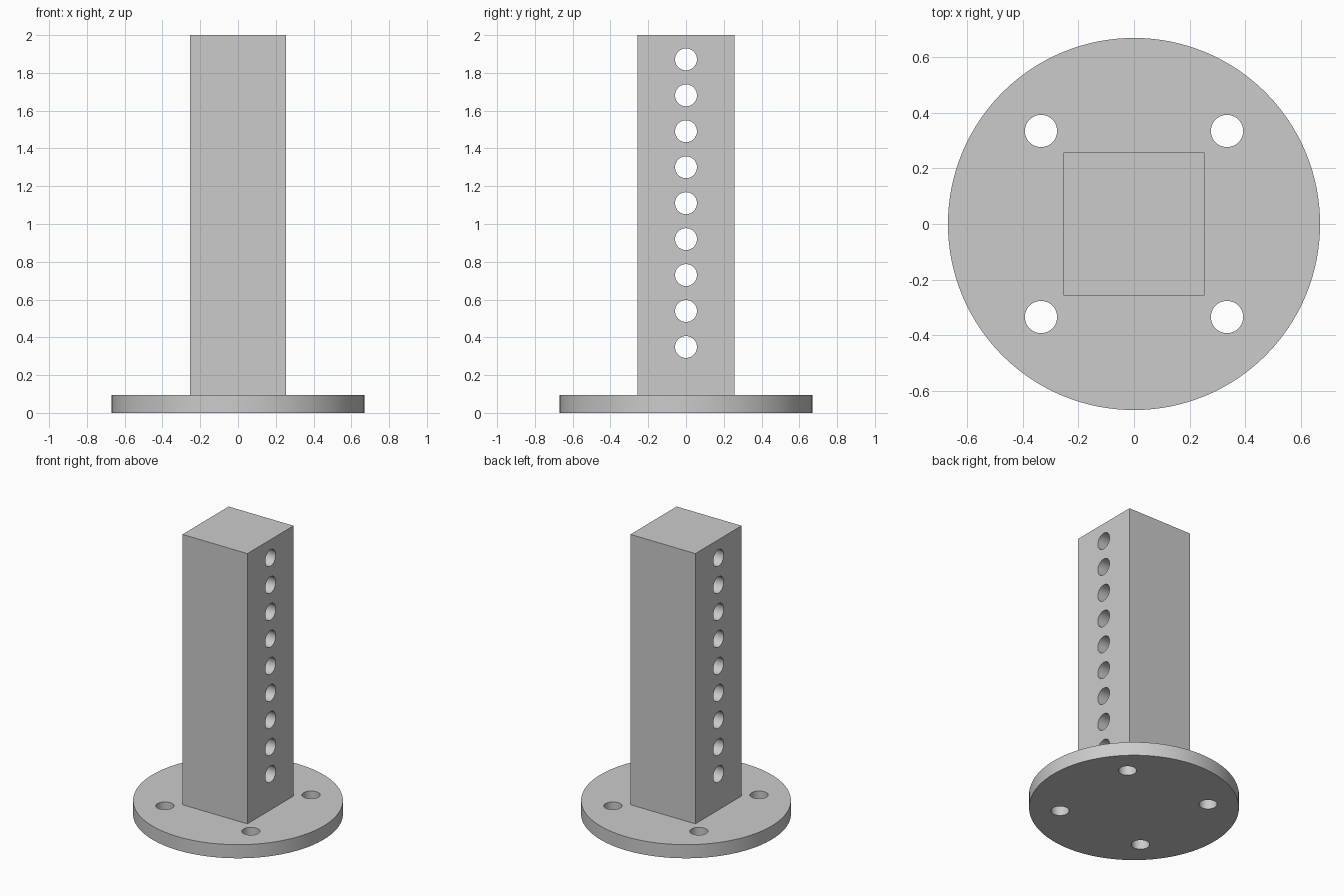
import bpy
import bmesh
import math
from mathutils import Matrix, Vector

cube = bpy.data.objects.get("Cube")
if cube:
    bpy.data.objects.remove(cube, do_unlink=True)

BASE_R, BASE_H = 0.67, 0.096
POST_X, POST_Y, TOP = 0.506, 0.514, 2.0
HOLE_R = 0.058

grey = bpy.data.materials.new("plain grey")
grey.use_nodes = True
colour = (0.6, 0.6, 0.6, 1)
grey.diffuse_color = colour
grey.node_tree.nodes["Principled BSDF"].inputs["Base Color"].default_value = colour


def make_object(name, bm):
    mesh = bpy.data.meshes.new(name)
    bm.to_mesh(mesh)
    bm.free()
    mesh.materials.append(grey)
    obj = bpy.data.objects.new(name, mesh)
    bpy.context.collection.objects.link(obj)
    return obj


def add_cylinder(bm, centre, radius, depth, sides, turn=Matrix()):
    bmesh.ops.create_cone(bm, cap_ends=True, segments=sides, radius1=radius,
                          radius2=radius, depth=depth,
                          matrix=Matrix.Translation(centre) @ turn)


def drill(obj, cutter):
    """Cut the holes, then drop the cutter and shade the round walls."""
    cutter.hide_render = True
    cut = obj.modifiers.new("holes", 'BOOLEAN')
    cut.operation, cut.solver, cut.object = 'DIFFERENCE', 'EXACT', cutter
    bpy.ops.object.select_all(action='DESELECT')
    obj.select_set(True)
    bpy.context.view_layer.objects.active = obj
    bpy.ops.object.modifier_apply(modifier=cut.name)
    bpy.data.objects.remove(cutter, do_unlink=True)
    bpy.ops.object.shade_smooth_by_angle(angle=math.radians(30))


# Round base plate with four bolt holes
bm = bmesh.new()
add_cylinder(bm, Vector((0, 0, BASE_H / 2)), BASE_R, BASE_H, 128)
base = make_object("base_plate", bm)

bm = bmesh.new()
for x in (-0.335, 0.335):
    for y in (-0.335, 0.335):
        add_cylinder(bm, Vector((x, y, BASE_H / 2)), HOLE_R, BASE_H * 3, 48)
drill(base, make_object("bolt_hole_cutter", bm))

# Square post with a column of holes from side to side
bm = bmesh.new()
height = TOP - BASE_H
bmesh.ops.create_cube(bm, size=1, matrix=Matrix.Translation((0, 0, BASE_H + height / 2))
                      @ Matrix.Diagonal((POST_X, POST_Y, height, 1)))
post = make_object("post", bm)

bm = bmesh.new()
sideways = Matrix.Rotation(math.pi / 2, 4, 'Y')
for i in range(9):
    add_cylinder(bm, Vector((0, 0, 0.349 + 0.1903 * i)), HOLE_R, 1, 48, sideways)
drill(post, make_object("post_hole_cutter", bm))
